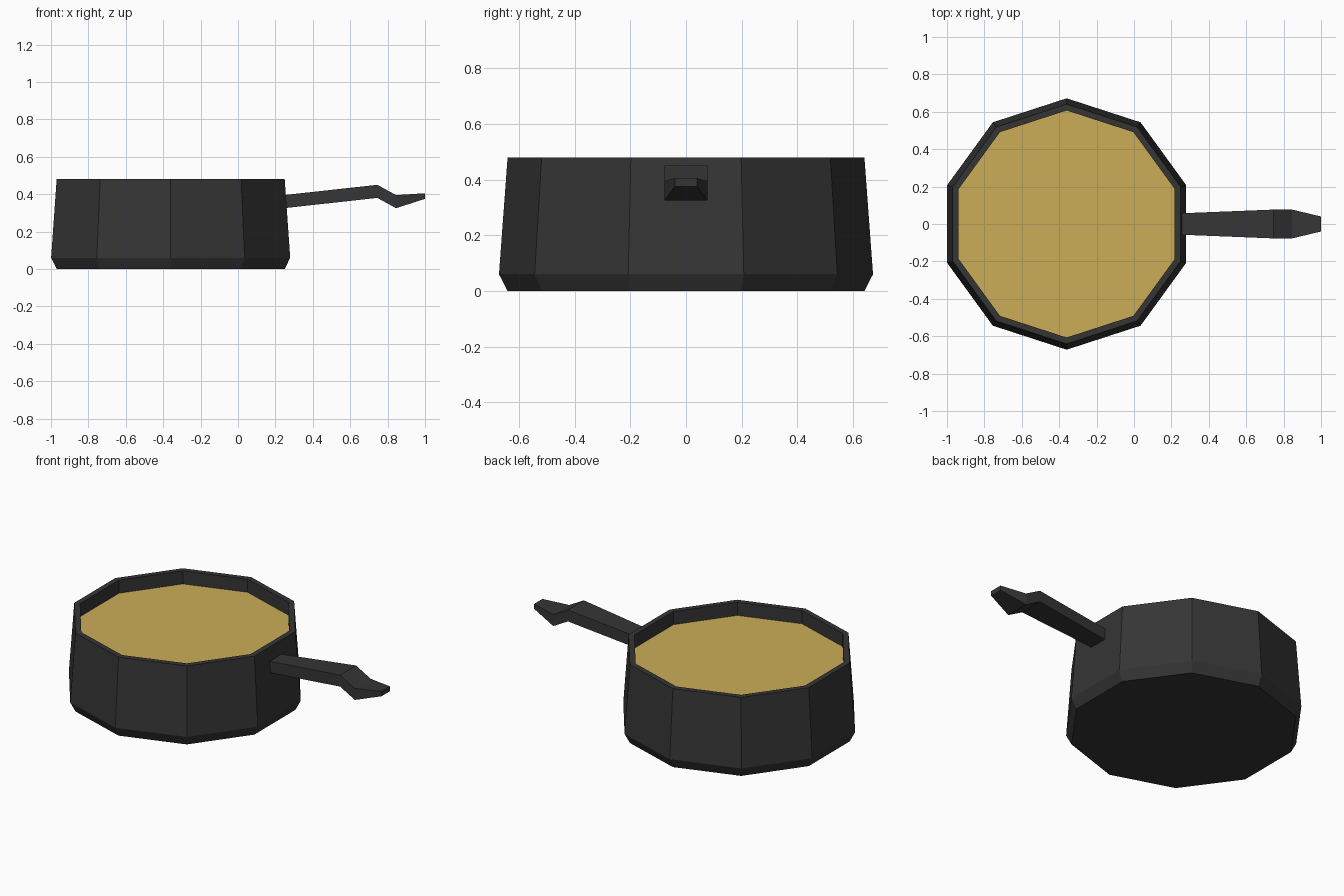
import bpy, bmesh, math

if "Cube" in bpy.data.objects:
    bpy.data.objects.remove(bpy.data.objects["Cube"])

SIDES = 10
CENTRE_X = -0.36


def material(name, rgb):
    m = bpy.data.materials.new(name)
    m.diffuse_color = (*rgb, 1)
    m.use_nodes = True
    m.node_tree.nodes["Principled BSDF"].inputs["Base Color"].default_value = m.diffuse_color
    return m


iron = material("dark iron", (0.036, 0.036, 0.036))
broth = material("golden broth", (0.60, 0.42, 0.095))


def loft(name, rings, mats, cap_mats=(0, 0)):
    """Join successive rings of points with quads and cap both ends."""
    bm = bmesh.new()
    loops = [[bm.verts.new(p) for p in ring] for ring in rings]
    for a, b in zip(loops, loops[1:]):
        n = len(a)
        for i in range(n):
            j = (i + 1) % n
            bm.faces.new((a[i], a[j], b[j], b[i]))
    for loop, index in zip((loops[0], loops[-1]), cap_mats):
        bm.faces.new(loop).material_index = index
    bmesh.ops.recalc_face_normals(bm, faces=bm.faces)
    mesh = bpy.data.meshes.new(name)
    bm.to_mesh(mesh)
    bm.free()
    for m in mats:
        mesh.materials.append(m)
    obj = bpy.data.objects.new(name, mesh)
    bpy.context.collection.objects.link(obj)
    return obj


def polygon_ring(r, z):
    angles = [math.pi / 2 + math.tau * i / SIDES for i in range(SIDES)]
    return [(CENTRE_X + r * math.cos(a), r * math.sin(a), z) for a in angles]


def box_ring(x, half_width, low, high):
    w = half_width
    return [(x, -w, low), (x, w, low), (x, w, high), (x, -w, high)]


# Pot: bevelled base, tapered wall, flat rim, inner wall down to the broth
pot_profile = [(0.641, 0), (0.672, 0.06), (0.641, 0.48), (0.607, 0.48), (0.607, 0.40)]
loft("pot", [polygon_ring(r, z) for r, z in pot_profile], [iron, broth], (0, 1))

# Handle: rising bar with a kinked, narrowing tip
handle_sections = [(0.245, 0.057, 0.325, 0.395), (0.745, 0.077, 0.38, 0.45),
                   (0.845, 0.077, 0.325, 0.395), (1.0, 0.04, 0.375, 0.405)]
loft("handle", [box_ring(*s) for s in handle_sections], [iron])
